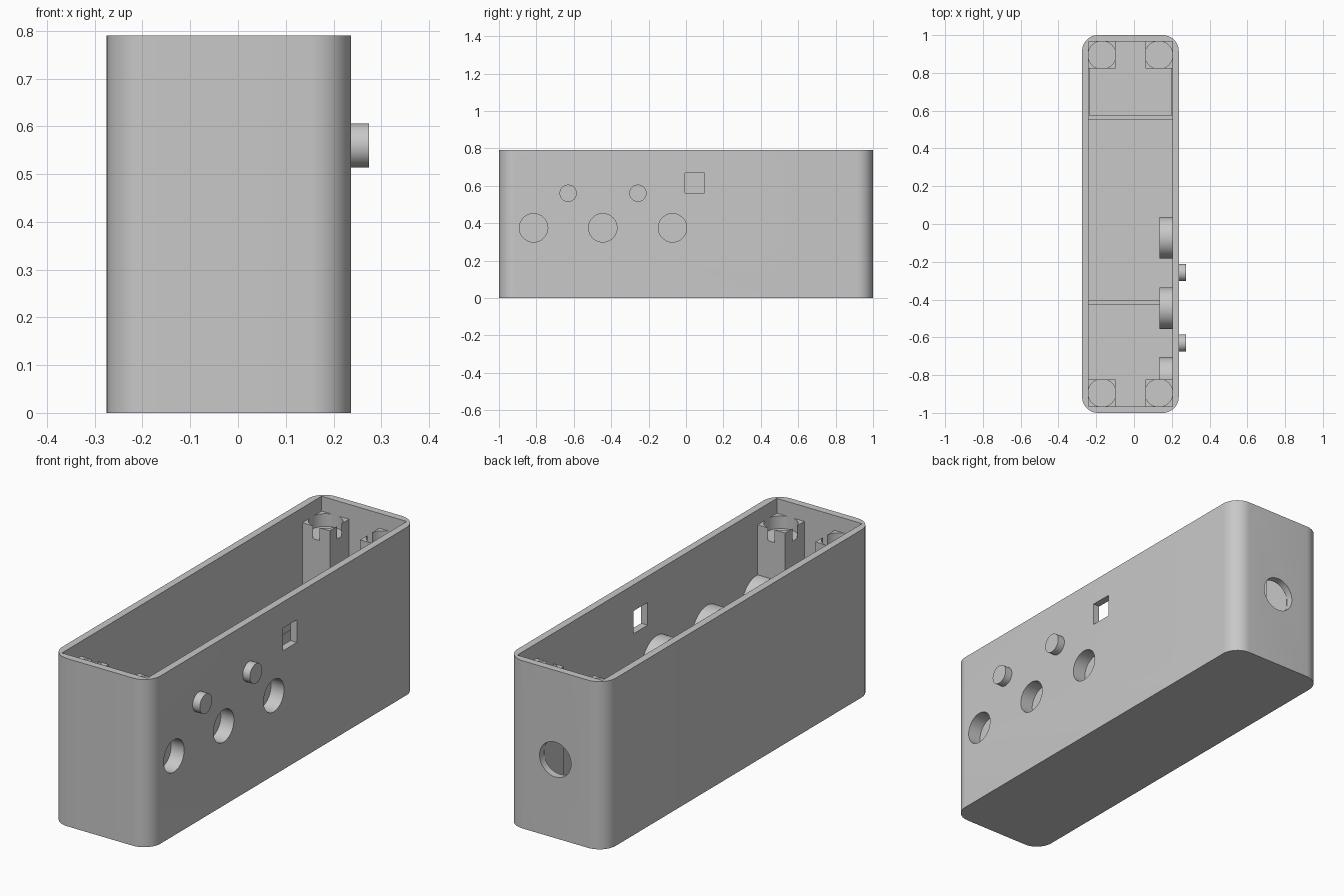
import bpy, bmesh
from math import radians, sin, cos, pi
from mathutils import Matrix, Vector

if "Cube" in bpy.data.objects:
    bpy.data.objects.remove(bpy.data.objects["Cube"])

grey = bpy.data.materials.new("light_grey")
grey.use_nodes = True
COLOUR = (0.58, 0.58, 0.58, 1)
grey.diffuse_color = COLOUR
grey.node_tree.nodes["Principled BSDF"].inputs["Base Color"].default_value = COLOUR

# Main dimensions
X0, X1, H = -0.275, 0.237, 0.79
WALL = 0.034
IX0, IX1, IY = X0 + WALL, X1 - WALL, 1 - WALL
POST, POST_TOP, RIB_TOP = 0.143, 0.72, 0.25
COLLAR_X = 0.135


def finish(bm, name):
    bmesh.ops.recalc_face_normals(bm, faces=bm.faces)
    mesh = bpy.data.meshes.new(name)
    bm.to_mesh(mesh)
    bm.free()
    ob = bpy.data.objects.new(name, mesh)
    bpy.context.collection.objects.link(ob)
    mesh.materials.append(grey)
    return ob


def box(name, lo, hi):
    bm = bmesh.new()
    lo, hi = Vector(lo), Vector(hi)
    bmesh.ops.create_cube(bm, size=1, matrix=Matrix.Translation((lo + hi) / 2)
                          @ Matrix.Diagonal((*(hi - lo), 1)))
    return finish(bm, name)


def cylinder(name, axis, centre, radius, depth):
    turn = {"x": Matrix.Rotation(pi / 2, 4, "Y"),
            "y": Matrix.Rotation(pi / 2, 4, "X"), "z": Matrix.Identity(4)}[axis]
    bm = bmesh.new()
    bmesh.ops.create_cone(bm, cap_ends=True, segments=64, radius1=radius, radius2=radius,
                          depth=depth, matrix=Matrix.Translation(centre) @ turn)
    return finish(bm, name)


def x_cylinder(name, y, z, radius, x0, x1):
    return cylinder(name, "x", ((x0 + x1) / 2, y, z), radius, x1 - x0)


def rounded_block(name, radius, steps=12):
    bm = bmesh.new()
    ring = []
    for q, (sx, sy) in enumerate(((1, 1), (0, 1), (0, -1), (1, -1))):
        cx = X1 - radius if sx else X0 + radius
        for i in range(steps + 1):
            a = (q + i / steps) * pi / 2
            ring.append(bm.verts.new((cx + radius * cos(a),
                                      sy * (1 - radius) + radius * sin(a), 0)))
    base = bm.faces.new(ring)
    top = bmesh.ops.extrude_face_region(bm, geom=[base])["geom"]
    bmesh.ops.translate(bm, vec=(0, 0, H),
                        verts=[v for v in top if isinstance(v, bmesh.types.BMVert)])
    return finish(bm, name)


def combine(ob, tool, operation="DIFFERENCE"):
    mod = ob.modifiers.new("combine", "BOOLEAN")
    mod.object, mod.operation, mod.solver = tool, operation, "EXACT"
    bpy.context.view_layer.objects.active = ob
    bpy.ops.object.modifier_apply(modifier=mod.name)
    bpy.data.objects.remove(tool)


def smooth(ob):
    bpy.ops.object.select_all(action="DESELECT")
    ob.select_set(True)
    bpy.context.view_layer.objects.active = ob
    bpy.ops.object.shade_smooth_by_angle(angle=radians(30))


def pocket(y):
    return x_cylinder("pocket_cutter", y, 0.375, 0.076, COLLAR_X + WALL, X1 + 0.1)


# Open case with rounded outer corners and a square cavity
case = rounded_block("case", 0.085)
combine(case, box("cavity_cutter", (IX0, -IY, WALL), (IX1, IY, H + 0.1)))

# Collars inside the wall, each with a blind round socket
for y in (-0.815, -0.445, -0.072):
    combine(case, x_cylinder("collar", y, 0.375, 0.11, COLLAR_X, X1 - 0.015), "UNION")
    combine(case, pocket(y))

# Square window and round cable hole
combine(case, box("window_cutter", (IX1 - 0.05, -0.005, 0.56), (X1 + 0.05, 0.1, 0.667)))
combine(case, cylinder("cable_cutter", "y", ((X0 + X1) / 2, 1, 0.37), 0.082, 0.2))
smooth(case)

# Corner posts with a round recess that notches their sides
for side, x in (("right", IX0), ("left", IX1 - POST)):
    for end, y in (("front", -IY), ("back", IY - POST)):
        post = box(f"post_{end}_{side}", (x, y, WALL), (x + POST, y + POST, POST_TOP))
        centre = (x + POST / 2, y + POST / 2, POST_TOP)
        combine(post, cylinder("recess_cutter", "z", centre, POST / 2 + 0.002, 0.12))
        if (side, end) == ("left", "front"):
            combine(post, pocket(-0.815))
        smooth(post)

# Button studs on the outer wall
for i, y in enumerate((-0.63, -0.257)):
    smooth(x_cylinder(f"button_{i + 1}", y, 0.56, 0.046, X1 - 0.01, 0.274))

# Low dividing ribs on the floor, and thin liners in the rear bay
for name, y in (("rib_front", -0.428), ("rib_back", 0.55)):
    box(name, (IX0, y, WALL), (IX1, y + 0.024, RIB_TOP))
for name, x in (("liner_right", IX0), ("liner_left", IX1 - 0.005)):
    box(name, (x, 0.574, WALL), (x + 0.005, IY - POST, RIB_TOP))
